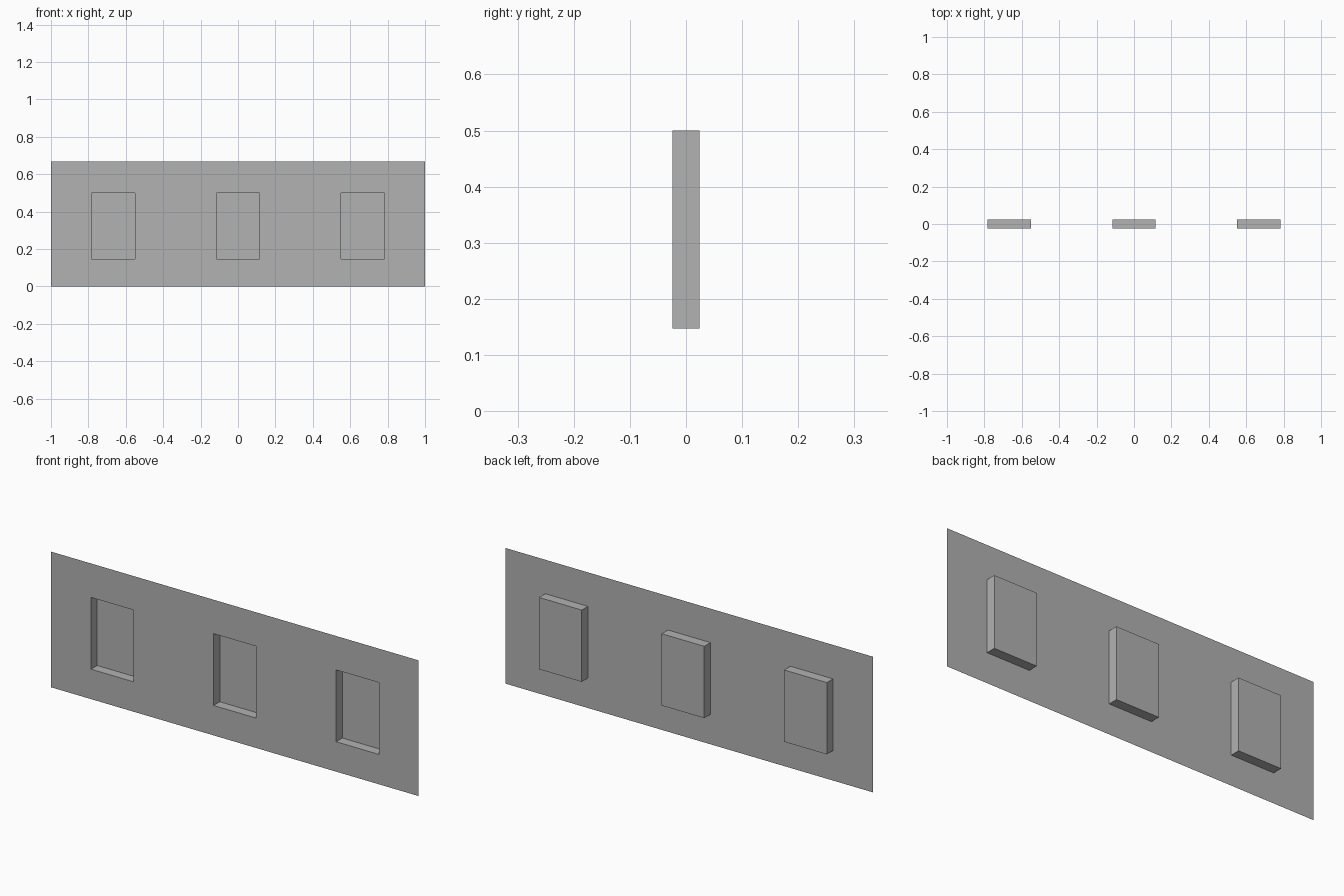
import bpy
import bmesh

cube = bpy.data.objects.get("Cube")
if cube:
    bpy.data.objects.remove(cube, do_unlink=True)

# Plain grey wall colour
grey = bpy.data.materials.new("wall_grey")
grey.use_nodes = True
colour = (0.445, 0.445, 0.445, 1)
grey.diffuse_color = colour
bsdf = next(n for n in grey.node_tree.nodes if n.type == "BSDF_PRINCIPLED")
bsdf.inputs["Base Color"].default_value = colour

HEIGHT = 0.667
FRONT, BACK = -0.024, 0.024
SILL, LINTEL = 0.147, 0.5
HALF_WIDTH = 0.116
CENTRES = (-2 / 3, 0, 2 / 3)

# Thin wall sheet, one quad facing the front
bm = bmesh.new()
corners = [(-1, 0), (1, 0), (1, HEIGHT), (-1, HEIGHT)]
bm.faces.new([bm.verts.new((x, FRONT, z)) for x, z in corners])


def cut(co, normal):
    """Slice the whole sheet along a plane."""
    geom = bm.verts[:] + bm.edges[:] + bm.faces[:]
    bmesh.ops.bisect_plane(bm, geom=geom, plane_co=co, plane_no=normal)


# Outline the window openings
for z in (SILL, LINTEL):
    cut((0, 0, z), (0, 0, 1))
for cx in CENTRES:
    for side in (-1, 1):
        cut((cx + side * HALF_WIDTH, 0, 0), (1, 0, 0))

# Push the window panes back into boxed recesses
bm.normal_update()
panes = []
for face in bm.faces:
    c = face.calc_center_median()
    if SILL < c.z < LINTEL and any(abs(c.x - cx) < HALF_WIDTH / 2 for cx in CENTRES):
        panes.append(face)
for pane in panes:
    result = bmesh.ops.extrude_discrete_faces(bm, faces=[pane])
    for vert in result["faces"][0].verts:
        vert.co.y = BACK

# Merge the coplanar wall strips back into clean surfaces
bmesh.ops.remove_doubles(bm, verts=bm.verts[:], dist=0.0001)
bm.normal_update()

mesh = bpy.data.meshes.new("window_wall")
bm.to_mesh(mesh)
bm.free()
mesh.materials.append(grey)
wall = bpy.data.objects.new("window_wall", mesh)
bpy.context.collection.objects.link(wall)
